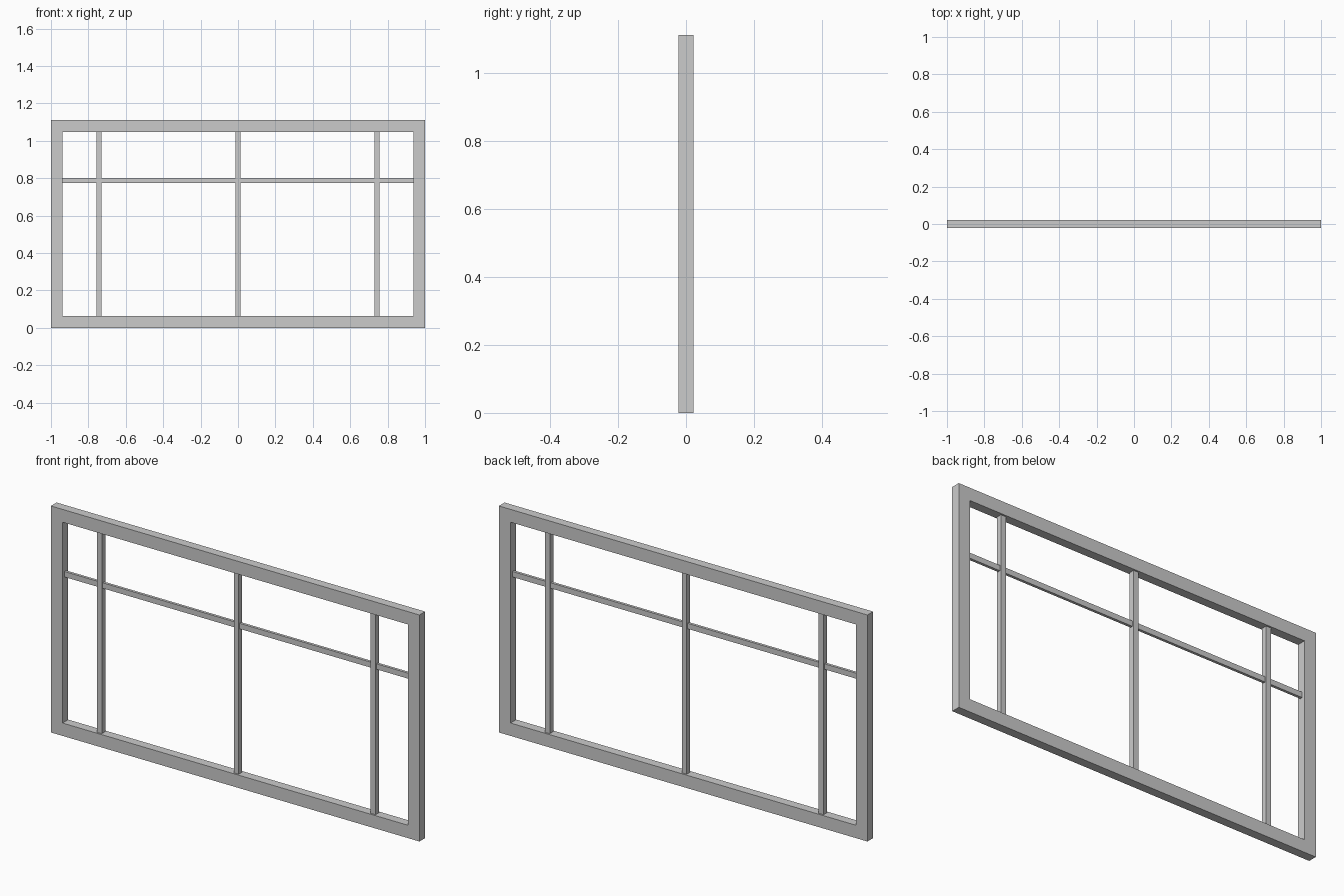
import bpy, bmesh

if "Cube" in bpy.data.objects:
    bpy.data.objects.remove(bpy.data.objects["Cube"])

W, H, D = 2.0, 1.111, 0.044   # overall size
F = 0.063                     # frame face width
BAR = 0.027                   # glazing bar width


def link_mesh(name, bm):
    bmesh.ops.recalc_face_normals(bm, faces=bm.faces[:])
    me = bpy.data.meshes.new(name)
    bm.to_mesh(me)
    bm.free()
    ob = bpy.data.objects.new(name, me)
    bpy.context.collection.objects.link(ob)
    return ob


def box(name, centre, size):
    bm = bmesh.new()
    bmesh.ops.create_cube(bm, size=1.0)
    bmesh.ops.scale(bm, vec=size, verts=bm.verts[:])
    ob = link_mesh(name, bm)
    ob.location = centre
    return ob


# Outer frame: one continuous rectangular ring
bm = bmesh.new()


def rect(inset, y):
    x, lo, hi = W / 2 - inset, inset, H - inset
    return [bm.verts.new(p) for p in ((-x, y, lo), (x, y, lo), (x, y, hi), (-x, y, hi))]


loops = [rect(0, -D / 2), rect(0, D / 2), rect(F, D / 2), rect(F, -D / 2)]
for a, b in zip(loops, loops[1:] + loops[:1]):
    for i in range(4):
        j = (i + 1) % 4
        bm.faces.new((a[i], a[j], b[j], b[i]))
link_mesh("window_frame", bm)

# Vertical glazing bars
for name, x in (("left", -0.743), ("centre", 0.0), ("right", 0.743)):
    box(name + "_vertical_bar", (x, 0, H / 2), (BAR, BAR, H - 2 * F))

# Thinner horizontal glazing bar running through the verticals
box("horizontal_bar", (0, 0, 0.787), (W - 2 * F, BAR / 2, BAR))
